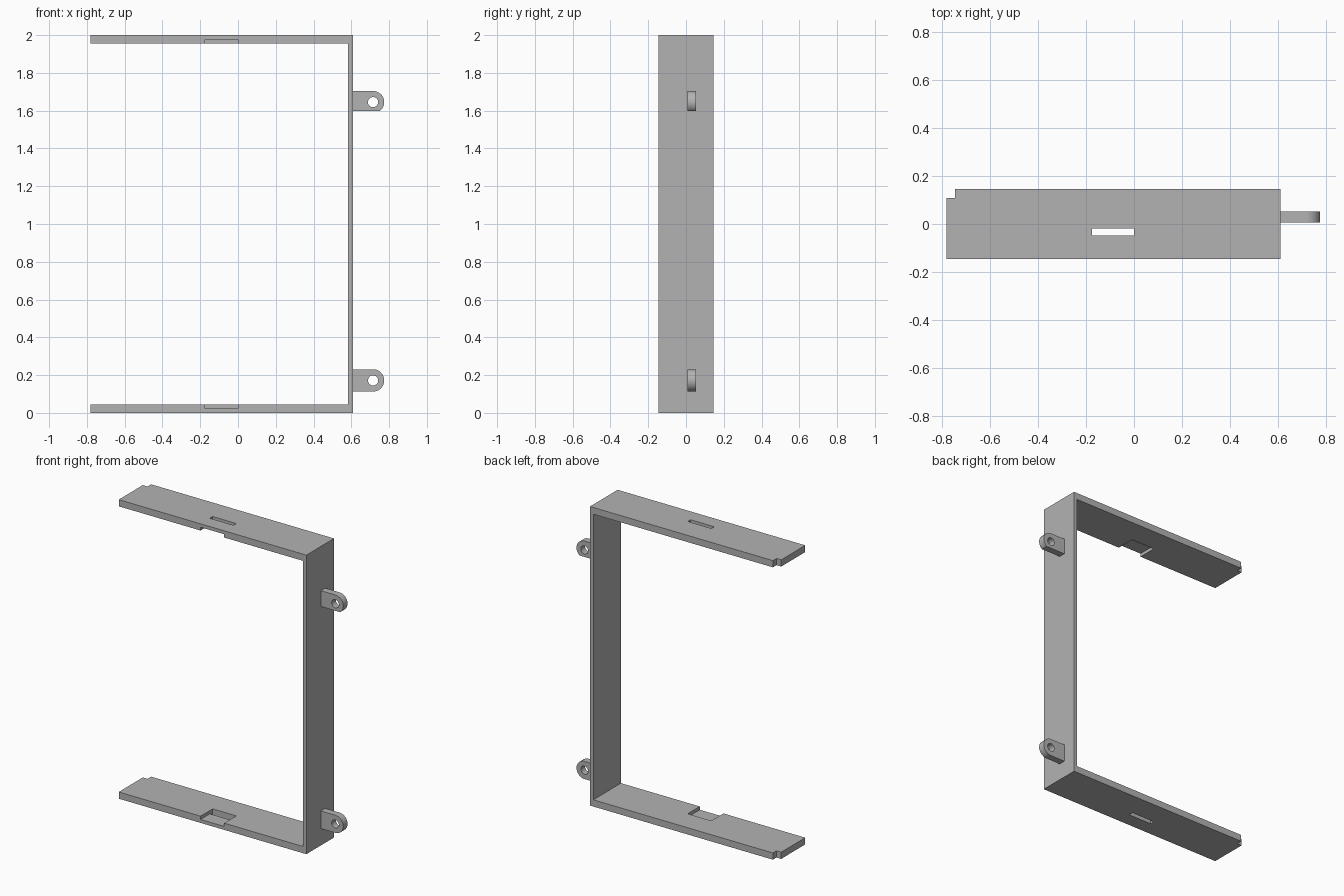
import bpy
import bmesh
from math import sin, cos, pi
from mathutils import Vector

cube = bpy.data.objects.get("Cube")
if cube:
    bpy.data.objects.remove(cube, do_unlink=True)

GREY = (0.45, 0.45, 0.45, 1)
mat = bpy.data.materials.new("plain grey")
mat.use_nodes = True
mat.diffuse_color = GREY
mat.node_tree.nodes["Principled BSDF"].inputs["Base Color"].default_value = GREY

LEFT, RIGHT, WALL = -0.78, 0.608, 0.583
HALF = 0.146          # half of the frame depth
PLATE = 0.045         # thickness of both arms
HOLE_X = 0.715


def prism(name, outline, y0, y1):
    """Extrude an x-z outline from y0 to y1."""
    bm = bmesh.new()
    face = bm.faces.new([bm.verts.new((x, y0, z)) for x, z in outline])
    out = bmesh.ops.extrude_face_region(bm, geom=[face])
    moved = [g for g in out["geom"] if isinstance(g, bmesh.types.BMVert)]
    bmesh.ops.translate(bm, verts=moved, vec=Vector((0, y1 - y0, 0)))
    bmesh.ops.recalc_face_normals(bm, faces=bm.faces)
    mesh = bpy.data.meshes.new(name)
    bm.to_mesh(mesh)
    bm.free()
    mesh.materials.append(mat)
    obj = bpy.data.objects.new(name, mesh)
    bpy.context.collection.objects.link(obj)
    return obj


def box(name, x0, x1, y0, y1, z0, z1):
    return prism(name, [(x0, z0), (x1, z0), (x1, z1), (x0, z1)], y0, y1)


def cut(target, cutter):
    """Subtract the cutter and discard it."""
    mod = target.modifiers.new("cut", "BOOLEAN")
    mod.operation = "DIFFERENCE"
    mod.solver = "EXACT"
    mod.object = cutter
    bpy.context.view_layer.objects.active = target
    bpy.ops.object.modifier_apply(modifier=mod.name)
    bpy.data.objects.remove(cutter, do_unlink=True)


def arc(x, z, radius, start, end, steps):
    angles = [start + (end - start) * i / steps for i in range(steps + 1)]
    return [(x + radius * cos(a), z + radius * sin(a)) for a in angles]


# C-shaped frame: two arms joined by a thin upright wall
frame = prism("frame", [
    (LEFT, 0), (RIGHT, 0), (RIGHT, 2), (LEFT, 2),
    (LEFT, 2 - PLATE), (WALL, 2 - PLATE), (WALL, PLATE), (LEFT, PLATE)],
    -HALF, HALF)

# Slots and rear corner notches run through both arms
cut(frame, box("slot_cutter", -0.175, 0, -0.048, -0.018, -1, 3))
cut(frame, box("notch_cutter", -1, -0.745, 0.108, 1, -1, 3))

# Shallow pocket on the inner side of each arm, open at the front
cut(frame, box("pocket_cutter", -0.175, 0, -1, -0.018, 0.023, 1.977))


# Mounting lugs with a rounded end and a round hole
def lug(name, z, low):
    radius = 0.059
    end = arc(HOLE_X, z, radius, -pi / 2, pi / 2, 32)
    rounded = [p for p in end if p[1] > low]
    if low > z - radius:
        reach = (radius ** 2 - (z - low) ** 2) ** 0.5
        rounded.insert(0, (HOLE_X + reach, low))
    outline = [(RIGHT - 0.005, low)] + rounded + [(RIGHT - 0.005, z + radius)]
    obj = prism(name, outline, 0.007, 0.052)
    hole = arc(HOLE_X, z, 0.027, 0, 2 * pi, 32)[:-1]
    cut(obj, prism("hole_cutter", hole, -1, 1))
    bpy.ops.object.select_all(action="DESELECT")
    obj.select_set(True)
    bpy.context.view_layer.objects.active = obj
    bpy.ops.object.shade_smooth_by_angle(angle=pi / 6)


lug("upper_lug", 1.645, 1.598)
lug("lower_lug", 0.172, 0.113)
